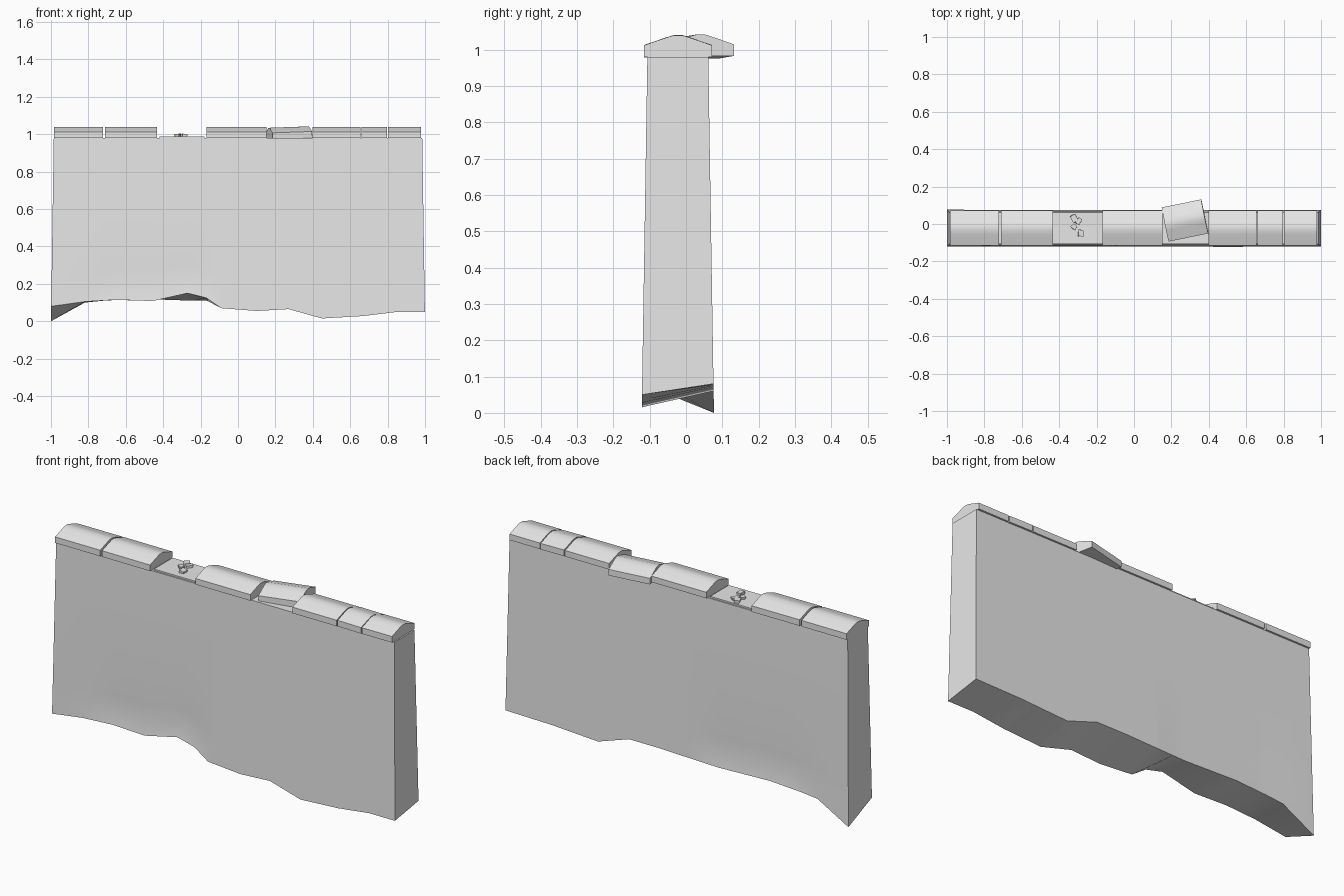
import bpy, bmesh, math, random
from mathutils import Matrix, Vector

if "Cube" in bpy.data.objects:
    bpy.data.objects.remove(bpy.data.objects["Cube"])

random.seed(4)
stone = bpy.data.materials.new("pale grey stone")
stone.diffuse_color = (0.8, 0.8, 0.8, 1)
stone.use_nodes = True
stone.node_tree.nodes["Principled BSDF"].inputs["Base Color"].default_value = stone.diffuse_color


def finish(bm, name, smooth=0):
    bmesh.ops.recalc_face_normals(bm, faces=bm.faces)
    me = bpy.data.meshes.new(name)
    bm.to_mesh(me)
    bm.free()
    me.materials.append(stone)
    ob = bpy.data.objects.new(name, me)
    bpy.context.collection.objects.link(ob)
    if smooth:
        bpy.ops.object.select_all(action='DESELECT')
        ob.select_set(True)
        bpy.context.view_layer.objects.active = ob
        bpy.ops.object.shade_smooth_by_angle(angle=math.radians(smooth))
    return ob


def lerp(pts, x):
    for (a, za), (b, zb) in zip(pts, pts[1:]):
        if x <= b:
            return za + (zb - za) * (x - a) / (b - a)
    return pts[-1][1]


# Wall body: tapered slab with a ragged lower edge, different front and back
front_edge = [(-1, .08), (-.82, .105), (-.65, .115), (-.46, .108), (-.27, .15), (-.17, .125),
              (-.09, .07), (.1, .055), (.27, .065), (.45, .015), (.67, .028), (.85, .05), (1, .05)]
back_edge = [(-1, 0), (-.82, .1), (-.72, .11), (-.54, .12), (-.24, .11), (-.06, .115), (.1, .12),
             (.28, .12), (.46, .06), (.73, .075), (1, .08)]
xs = sorted({p[0] for p in front_edge + back_edge})
TOP = 0.98
heights = [0, .08, .18, .4, .7, 1]
bm = bmesh.new()
grid = []
for x in xs:
    ring = []
    for side, edge in ((-1, front_edge), (1, back_edge)):
        z0 = lerp(edge, x)
        col = []
        for t in heights:
            z = z0 + (TOP - z0) * t
            if side < 0:
                y = -.122 + .016 * z
            else:
                y = .077 - .016 * z
            # eroded stretch: scooped just above a flared foot
            if -.8 < x < -.15:
                y -= side * {.08: .007, .18: .004}.get(t, 0)
            col.append(bm.verts.new((x * (1 - .015 * z / TOP), y, z)))
        ring.append(col)
    grid.append(ring[0] + ring[1][::-1])
n = len(grid[0])
for a, b in zip(grid, grid[1:]):
    for i in range(n):
        j = (i + 1) % n
        bm.faces.new((a[i], a[j], b[j], b[i]))
for end in (grid[0], grid[-1]):
    for i in range(len(heights) - 1):
        bm.faces.new((end[i], end[i + 1], end[n - 2 - i], end[n - 1 - i]))
finish(bm, "wall_body", 35)

# Coping stones: one ridged profile (y, z) extruded along x
profile = [(-.093, 0), (-.093, .032), (-.035, .052), (-.012, .059), (.012, .059),
           (.035, .052), (.093, .032), (.093, 0)]


def coping(name, x0, x1, y=-.022, z=.98, yaw=0, pitch=0, roll=0):
    bm = bmesh.new()
    h = (x1 - x0) / 2
    ends = [[bm.verts.new((s * h, p, q)) for p, q in profile] for s in (-1, 1)]
    k = len(profile)
    for i in range(k):
        j = (i + 1) % k
        bm.faces.new((ends[0][i], ends[0][j], ends[1][j], ends[1][i]))
    for e in ends:
        bm.faces.new(e)
    rot = (Matrix.Rotation(math.radians(yaw), 4, 'Z') @ Matrix.Rotation(math.radians(pitch), 4, 'Y')
           @ Matrix.Rotation(math.radians(roll), 4, 'X'))
    bm.transform(Matrix.Translation(((x0 + x1) / 2, y, z)) @ rot)
    finish(bm, name, 25)


spans = [(-.985, -.722, 0), (-.712, -.432, .2), (-.168, .152, 0), (.398, .655, 0),
         (.66, .797, .8), (.802, .978, -.2)]
for i, (a, b, tilt) in enumerate(spans):
    coping(f"coping_stone_{i + 1}", a, b, pitch=tilt)
# Dislodged stone, twisted and tipped
coping("loose_coping_stone", .165, .381, y=.019, z=.979, yaw=11.5, pitch=-2)

# Mortar bed where a stone is missing
bm = bmesh.new()
bmesh.ops.create_cube(bm, size=1, matrix=Matrix.Translation((-.3, -.022, .982))
                      @ Matrix.Diagonal((.24, .155, .012, 1)))
finish(bm, "mortar_bed")

# Rubble left on the bed
for i, (x, y, s) in enumerate([(-.32, .03, .034), (-.297, .016, .032), (-.32, -.014, .03),
                               (-.285, -.05, .034)]):
    bm = bmesh.new()
    bmesh.ops.create_cube(bm, size=1)
    for v in bm.verts:
        v.co += Vector([random.uniform(-.15, .15) for _ in range(3)])
    bm.transform(Matrix.Translation((x, y, .993))
                 @ Matrix.Rotation((.5, -.7, .9, 0)[i], 4, 'Z')
                 @ Matrix.Diagonal((s * .75, s, .016, 1)))
    finish(bm, f"rubble_{i + 1}")
